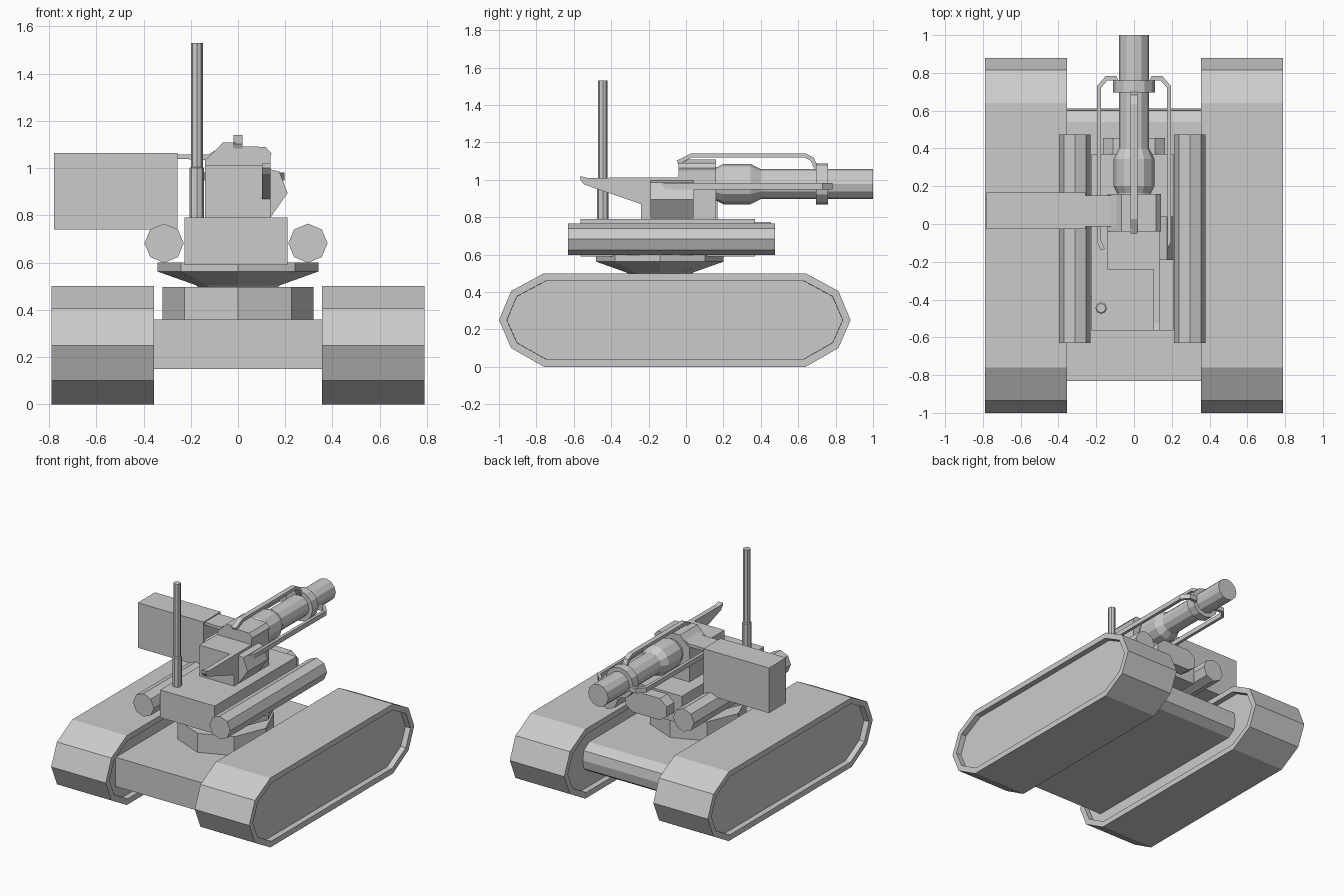
import bpy, bmesh, math
from mathutils import Vector

if "Cube" in bpy.data.objects:
    bpy.data.objects.remove(bpy.data.objects["Cube"])


def finish(name, bm):
    bmesh.ops.recalc_face_normals(bm, faces=bm.faces[:])
    me = bpy.data.meshes.new(name)
    bm.to_mesh(me)
    bm.free()
    ob = bpy.data.objects.new(name, me)
    bpy.context.collection.objects.link(ob)
    return ob


def loft(bm, loops):
    rings = [[bm.verts.new(p) for p in loop] for loop in loops]
    n = len(rings[0])
    for a, b in zip(rings, rings[1:]):
        for i in range(n):
            bm.faces.new((a[i], a[(i + 1) % n], b[(i + 1) % n], b[i]))
    bm.faces.new(rings[0])
    bm.faces.new(rings[-1])


def prism(name, axis, pts, lo, hi, recess=0):
    # axis 'x': points are (y, z); axis 'y': points are (x, z)
    bm = bmesh.new()
    put = (lambda p, t: (t, *p)) if axis == 'x' else (lambda p, t: (p[0], t, p[1]))
    loft(bm, [[put(p, t) for p in pts] for t in (lo, hi)])
    if recess:
        bmesh.ops.recalc_face_normals(bm, faces=bm.faces[:])
        caps = [f for f in bm.faces if len(f.verts) == len(pts)]
        bmesh.ops.inset_individual(bm, faces=caps, thickness=0.042)
        bmesh.ops.inset_individual(bm, faces=caps, thickness=0.001, depth=-recess)
    return finish(name, bm)


def box(name, x0, x1, y0, y1, z0, z1):
    return prism(name, 'y', [(x0, z0), (x1, z0), (x1, z1), (x0, z1)], y0, y1)


def lathe(name, axis, centre, profile, sides):
    # profile is (radius, position along axis)
    bm = bmesh.new()
    loops = []
    for r, t in profile:
        ring = []
        for i in range(sides):
            a = 2 * math.pi * i / sides
            u, v = centre[0] + r * math.cos(a), centre[1] + r * math.sin(a)
            ring.append((u, v, t) if axis == 'z' else (u, t, v))
        loops.append(ring)
    loft(bm, loops)
    return finish(name, bm)


def bar(name, path, up, w, h):
    # rectangular strip along a planar path, mitred at the bends
    P, up = [Vector(p) for p in path], Vector(up)
    loops = []
    for i, p in enumerate(P):
        d0 = (p - P[i - 1]).normalized() if i else (P[1] - p).normalized()
        d1 = (P[i + 1] - p).normalized() if i < len(P) - 1 else d0
        side = (d0 + d1).normalized().cross(up)
        s = side * (w / 2) / max(0.5, side.dot(d0.cross(up)))
        u = up * h / 2
        loops.append([p + s + u, p - s + u, p - s - u, p + s - u])
    bm = bmesh.new()
    loft(bm, loops)
    return finish(name, bm)


# Tracks with recessed side panels
track = [(-.76, 0), (.64, 0), (.815, .1), (.88, .25), (.815, .405), (.64, .5),
         (-.76, .5), (-.935, .405), (-1, .25), (-.935, .1)]
for side, s in (("left", -1), ("right", 1)):
    prism(side + "_track", 'x', track, s * .355, s * .79, recess=.04)

# Hull with rounded far end
prism("hull", 'x', [(-.83, .15), (.54, .15), (.6, .19), (.612, .255), (.6, .32),
                    (.54, .36), (-.83, .36)], -.396, .396)

# Turntable and flared ring
lathe("turntable", 'z', (0, -.14), [(.32, .36), (.32, .497)], 8)
lathe("turret_ring", 'z', (0, -.14), [(.16, .49), (.18, .505), (.34, .562), (.34, .6)], 8)

# Turret body and its nose
box("turret_body", -.226, .21, -.565, .37, .59, .79)
prism("turret_nose", 'y', [(-.165, .66), (-.11, .62), (.11, .62), (.165, .66), (.165, .73),
                           (.11, .775), (-.11, .775), (-.165, .73)], .36, .455)

# Side pods
for side, x in (("left", -.313), ("right", .296)):
    lathe(side + "_pod", 'y', (x, .682), [(.083, -.63), (.083, .475)], 8)

# Antenna
lathe("antenna", 'z', (-.174, -.445), [(.031, .785), (.031, 1.0), (.025, 1.005), (.025, 1.53)], 8)

# Gun cradle, side bulge and sight fin
box("gun_cradle", -.14, .137, -.24, .16, .785, 1.012)
prism("cradle_bulge", 'y', [(.13, .79), (.137, .79), (.21, .895), (.175, .985), (.13, .997)], -.19, .04)
prism("sight_fin", 'x', [(-.565, 1.0), (-.545, .975), (-.24, .87), (-.23, 1.012),
                         (-.525, 1.01), (-.565, 1.02)], .102, .138)

# Feed cover on top of the cradle
prism("feed_cover", 'y', [(-.14, 1.005), (.137, 1.005), (.137, 1.05), (.142, 1.062), (.117, 1.09),
                          (.02, 1.092), (-.01, 1.108), (-.065, 1.108), (-.1, 1.07), (-.14, 1.035)],
      -.04, .16)

# Ammunition box and feed chute
box("ammo_box", -.78, -.257, -.027, .168, .74, 1.065)
prism("feed_chute", 'y', [(-.265, 1.04), (-.14, 1.035), (-.08, 1.06), (-.08, 1.085),
                          (-.125, 1.058), (-.265, 1.058)], -.012, .15)

# Barrel and collar
lathe("barrel", 'y', (0, .977), [(.09, .1), (.09, .165), (.108, .2), (.108, .345),
                                 (.08, .4), (.08, 1.0)], 12)
lathe("barrel_collar", 'y', (0, .977), [(.11, .695), (.11, .76)], 12)

# Guard bars: one above, one each side
bar("top_guard_bar", [(0, -.045, 1.092), (.0, .03, 1.13), (0, .635, 1.13), (0, .675, 1.11),
                      (0, .7, 1.055)], (1, 0, 0), .022, .036)
for side, s in (("left", -1), ("right", 1)):
    bar(side + "_guard_bar", [(s * .165, -.135, .965), (s * .186, -.09, .965), (s * .186, .725, .965),
                              (s * .145, .772, .965), (s * .1, .772, .965), (s * .08, .73, .965)],
        (0, 0, 1), .022, .034)
